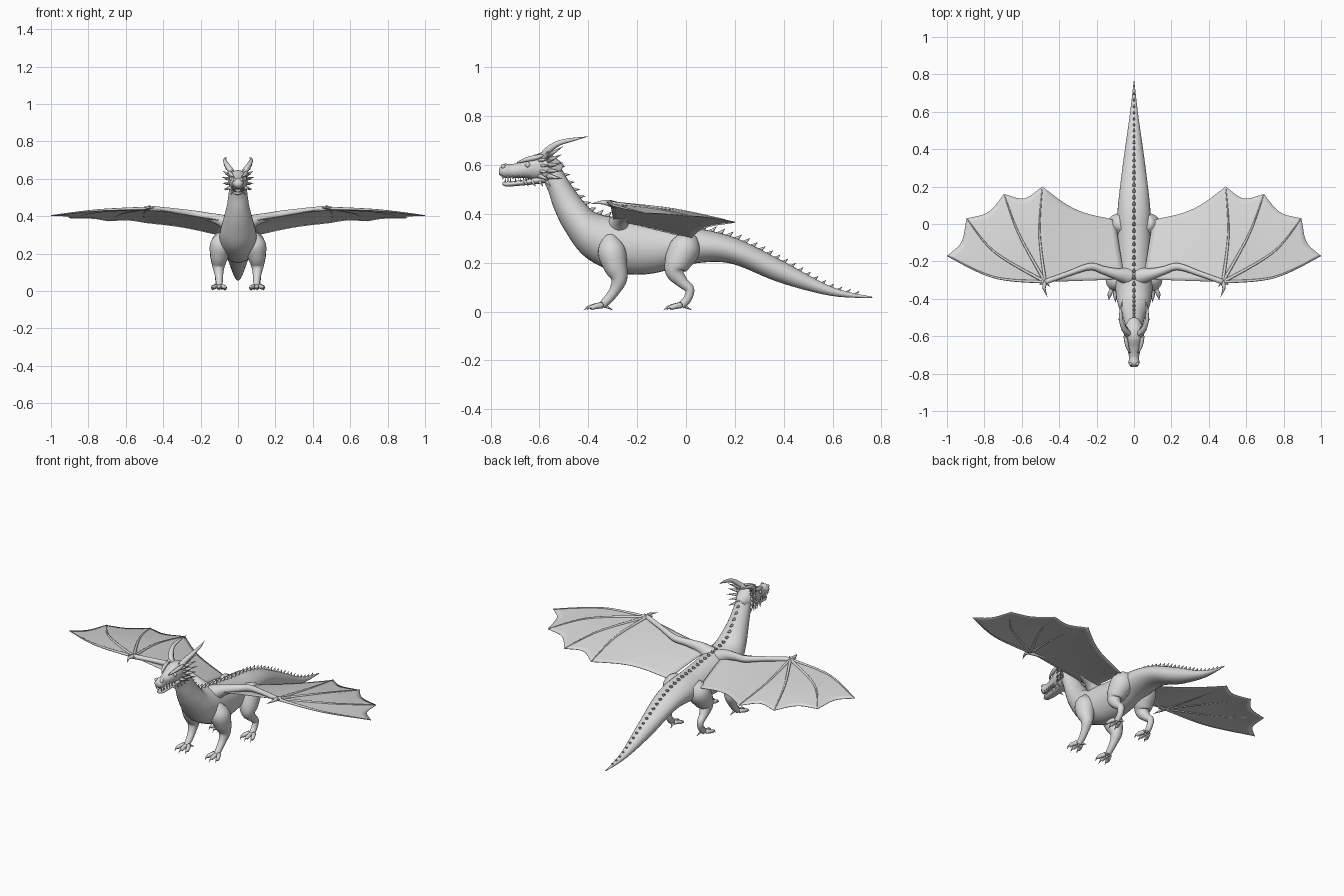
import bpy, bmesh
from math import sin, cos, pi
from mathutils import Vector

if "Cube" in bpy.data.objects:
    bpy.data.objects.remove(bpy.data.objects["Cube"])

grey = bpy.data.materials.new("plain grey")
grey.use_nodes = True
grey.diffuse_color = (0.7, 0.7, 0.7, 1)
grey.node_tree.nodes["Principled BSDF"].inputs["Base Color"].default_value = (0.7, 0.7, 0.7, 1)


def spline(pts, n):
    """Smooth interpolation through tuples of any length."""
    out = []
    for i in range(len(pts) - 1):
        a, b, c, d = (pts[max(i - 1, 0)], pts[i], pts[i + 1], pts[min(i + 2, len(pts) - 1)])
        for k in range(n):
            t = k / n
            out.append(tuple(
                q + 0.5 * t * (r - p + t * (2 * p - 5 * q + 4 * r - s + t * (3 * (q - r) + s - p)))
                for p, q, r, s in zip(a, b, c, d)))
    return out + [tuple(pts[-1])]


def loft(bm, rings, sides):
    """Skin a list of (centre, u axis, v axis) ellipses and cap the ends."""
    rows = [[bm.verts.new(c + u * cos(2 * pi * k / sides) + v * sin(2 * pi * k / sides))
             for k in range(sides)] for c, u, v in rings]
    for a, b in zip(rows, rows[1:]):
        for k in range(sides):
            j = (k + 1) % sides
            bm.faces.new((a[k], a[j], b[j], b[k]))
    bm.faces.new(rows[0])
    bm.faces.new(rows[-1])


def tube(bm, pts, sides=12, n=5):
    """Tapered tube through (x, y, z, radius) points."""
    pts = spline(pts, n)
    pos = [Vector(p[:3]) for p in pts]
    whole = (pos[-1] - pos[0]).normalized()
    ref = Vector((1, 0, 0)) if abs(whole.x) < 0.7 else Vector((0, 0, 1))
    rings = []
    for i, p in enumerate(pos):
        t = (pos[min(i + 1, len(pos) - 1)] - pos[max(i - 1, 0)]).normalized()
        u = t.cross(ref).normalized()
        r = max(pts[i][3], 0.0008)
        rings.append((p, u * r, t.cross(u) * r))
    loft(bm, rings, sides)


def spike(bm, base, tip, r, sides=6):
    tube(bm, [(*base, r), (*tip, 0)], sides, 2)


def profile(stations, n):
    """Rings from (top y, top z, bottom y, bottom z, half width)."""
    rings = []
    for yt, zt, yb, zb, w in spline(stations, n):
        top, bot = Vector((0, yt, zt)), Vector((0, yb, zb))
        rings.append(((top + bot) / 2, Vector((w, 0, 0)), (top - bot) / 2))
    return rings


def finish(bm, name, mirror=False, thick=0):
    bmesh.ops.remove_doubles(bm, verts=bm.verts, dist=0.0003)
    bmesh.ops.recalc_face_normals(bm, faces=bm.faces)
    mesh = bpy.data.meshes.new(name)
    bm.to_mesh(mesh)
    bm.free()
    mesh.materials.append(grey)
    for f in mesh.polygons:
        f.use_smooth = True
    ob = bpy.data.objects.new(name, mesh)
    bpy.context.collection.objects.link(ob)
    if thick:
        ob.modifiers.new("thickness", "SOLIDIFY").thickness = thick
    if mirror:
        m = ob.modifiers.new("mirror", "MIRROR")
        m.use_mirror_merge = False


# Tail, torso and neck in one skin
body = profile([
    (.765, .06, .76, .055, .002), (.6, .1, .59, .065, .021), (.4, .205, .38, .12, .05),
    (.22, .295, .19, .195, .074), (.08, .335, .06, .2, .088), (-.05, .35, -.05, .175, .092),
    (-.18, .37, -.17, .152, .096), (-.29, .385, -.29, .162, .102), (-.37, .405, -.415, .225, .095),
    (-.41, .44, -.495, .33, .077), (-.45, .49, -.54, .42, .06), (-.49, .55, -.565, .495, .05),
    (-.53, .625, -.59, .545, .042)], 6)
bm = bmesh.new()
loft(bm, body, 28)
finish(bm, "body")

# Row of spines along the back
bm = bmesh.new()
gap = 0
for (c0, u0, v0), (c, u, v) in zip(body[3:], body[4:]):
    a, b = c0 + v0, c + v
    length = (b - a).length
    while gap < length:
        p = a.lerp(b, gap / length)
        up, back = v.normalized(), (a - b).normalized()
        size = 0.006 + 0.06 * min(u.x, 0.085)
        spike(bm, p - up * 0.004, p + up * size * 2 + back * size * 1.6, size)
        gap += 0.036
    gap -= length
finish(bm, "back_spines")

# Head and lower jaw
bm = bmesh.new()
loft(bm, profile([
    (-.5, .6, -.53, .54, .03), (-.55, .64, -.56, .53, .05), (-.61, .645, -.61, .538, .048),
    (-.66, .622, -.66, .546, .038), (-.71, .604, -.71, .548, .027), (-.745, .605, -.745, .548, .029),
    (-.765, .588, -.765, .56, .016)], 5), 20)
finish(bm, "head")
bm = bmesh.new()
loft(bm, profile([
    (-.56, .565, -.56, .528, .042), (-.65, .543, -.65, .518, .03), (-.72, .533, -.73, .512, .022),
    (-.752, .53, -.752, .518, .01)], 5), 16)
finish(bm, "lower_jaw")

# Horns, brows, eyes and nostrils
bm = bmesh.new()
tube(bm, [(.03, -.585, .63, .018), (.05, -.565, .66, .015), (.068, -.52, .69, .011),
          (.07, -.46, .705, .007), (.06, -.4, .717, 0)])
finish(bm, "horns", True)
bm = bmesh.new()
tube(bm, [(.022, -.69, .61, .003), (.036, -.655, .622, .009), (.045, -.61, .632, .01),
          (.052, -.57, .645, 0)], 8)
finish(bm, "brows", True)
for name, spot, r in (("eyes", (.035, -.648, .6), .011), ("nostrils", (.018, -.748, .594), .01)):
    bm = bmesh.new()
    bmesh.ops.create_uvsphere(bm, u_segments=12, v_segments=8, radius=r)
    bmesh.ops.translate(bm, verts=bm.verts, vec=spot)
    finish(bm, name, True)

# Frill of spikes behind the cheeks and under the jaw
bm = bmesh.new()
for i in range(5):
    z = .555 + .021 * i
    spike(bm, (.04, -.565, z), (.086 - .005 * abs(i - 2), -.505 - .006 * (i % 2), z + .012 * (i - 1)), .012)
    spike(bm, (.035, -.6, z), (.07, -.56, z + .008 * (i - 2)), .011)
for i in range(4):
    spike(bm, (.03, -.57 - .03 * i, .533), (.04, -.555 - .03 * i, .512), .007)
finish(bm, "cheek_frill", True)

# Teeth in both jaws
bm = bmesh.new()
for i in range(6):
    y, x = -.645 - .021 * i, .031 - .003 * i
    long = .02 if i == 4 else .012
    spike(bm, (x, y, .556), (x, y, .552 - long), .005)
    spike(bm, (x - .004, y + .01, .53), (x - .004, y + .01, .548), .004)
finish(bm, "teeth", True)


# Legs with toes and claws
def leg(name, path, foot_x, foot_y, reach):
    bm = bmesh.new()
    tube(bm, path, 16, 6)
    for k in (-1, 0, 1):
        x, y = foot_x + .014 * k, foot_y - .008
        end = foot_x + .03 * k
        tip = foot_y - reach * (1 - .15 * abs(k))
        mid = (y + tip) / 2
        tube(bm, [(x, y, .026, .013), (end, mid, .02, .011), (end, mid - .012, .014, .009)], 8, 3)
        tube(bm, [(end, mid - .006, .018, .008), (end + .003 * k, mid - .02, .018, .005),
                  (end + .004 * k, tip, .004, 0)], 8, 3)
    spike(bm, (foot_x - .01, foot_y, .025), (foot_x - .018, foot_y + .035, .006), .009)
    finish(bm, name, True)


leg("front_legs", [
    (.07, -.315, .305, .03), (.09, -.305, .25, .057), (.1, -.29, .19, .05), (.104, -.274, .135, .034),
    (.102, -.29, .09, .023), (.1, -.315, .055, .019), (.1, -.345, .024, .016)], .1, -.335, .085)
leg("hind_legs", [
    (.06, .01, .305, .04), (.078, -.005, .26, .064), (.094, -.035, .2, .054), (.1, -.045, .16, .038),
    (.104, -.015, .12, .024), (.105, .015, .09, .019), (.104, .005, .05, .017),
    (.104, -.02, .024, .016)], .104, -.012, .08)

# Wing arm with thumb claws
wrist = (.475, -.31, .443)
bm = bmesh.new()
tube(bm, [(.03, -.28, .345, .05), (.09, -.268, .378, .032), (.16, -.248, .397, .022),
          (.235, -.228, .412, .019), (.35, -.265, .43, .014), (*wrist, .014)], 14)
tube(bm, [(*wrist, .013), (.48, -.345, .447, .008), (.462, -.392, .44, 0)], 8)
spike(bm, wrist, (.505, -.325, .45), .011)
spike(bm, wrist, (.45, -.335, .446), .01)
finish(bm, "wing_arms", True)


# Wing fingers, each a bowed line from the wrist
def bowed(mid, tip):
    return spline([wrist, mid, tip], 8)


fingers = [bowed((.505, -.05, .413), (.49, .2, .366)),
           bowed((.615, -.055, .418), (.695, .16, .376)),
           bowed((.745, -.15, .425), (.895, .03, .39)),
           bowed((.75, -.285, .432), (1, -.17, .404))]
bm = bmesh.new()
for f in fingers:
    last = len(f) - 1
    tube(bm, [(*p, .009 - .007 * i / last) for i, p in enumerate(f)], 8, 1)
finish(bm, "wing_fingers", True)


# Membrane panels with a scalloped trailing edge
def along(line, t):
    f = t * (len(line) - 1)
    i = min(int(f), len(line) - 2)
    return Vector(line[i]).lerp(Vector(line[i + 1]), f - i)


root = spline([(.05, -.295, .372), (.075, -.14, .34), (.1, .02, .3)], 8)
bm = bmesh.new()
rows, cols = 12, 14
for a, b, dip in zip([root] + fingers, fingers, (.13, .13, .11, .1)):
    grid = []
    for j in range(cols + 1):
        s = j / cols
        pull = 1 - dip * sin(pi * s)
        grid.append([bm.verts.new(along(a, pull * i / rows).lerp(along(b, pull * i / rows), s))
                     for i in range(rows + 1)])
    for j in range(cols):
        for i in range(rows):
            bm.faces.new((grid[j][i], grid[j + 1][i], grid[j + 1][i + 1], grid[j][i + 1]))
finish(bm, "wing_membranes", True, .003)
